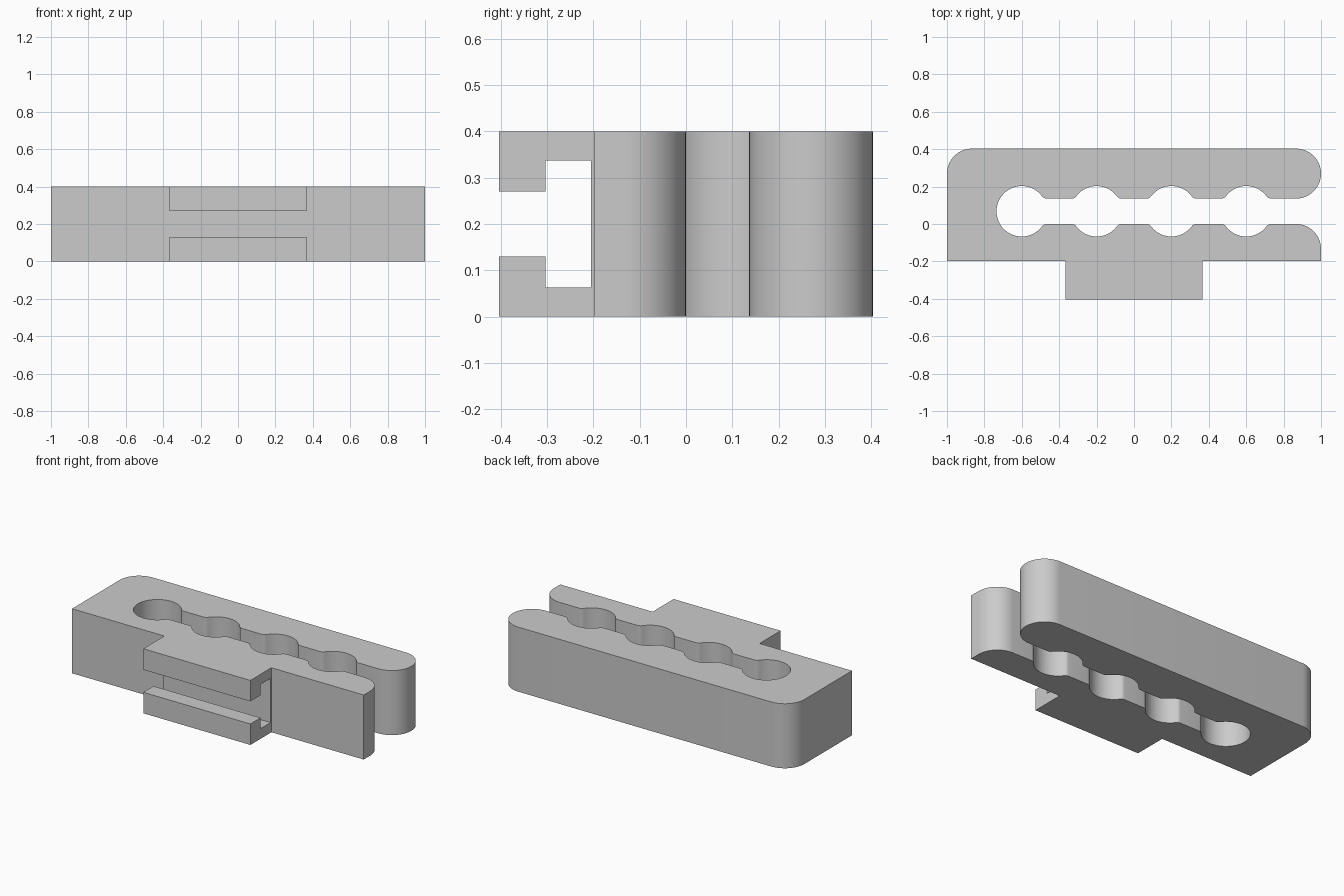
import bpy, bmesh, math
from mathutils import Vector

if "Cube" in bpy.data.objects:
    bpy.data.objects.remove(bpy.data.objects["Cube"])

HEIGHT = 0.4
SLOT = 0.136            # gap between the two arms
MID = SLOT / 2          # slot centre line
R_HOLE = 0.135          # scalloped holes
DX = 0.133              # fillet centre offset from a hole centre
R_FIL = (MID**2 + DX**2 - R_HOLE**2) / (2 * (R_HOLE - MID))
R_END = 0.1335          # rounded outer corners
BACK, FRONT = 0.403, -0.197

grey = bpy.data.materials.new("plain_grey")
grey.diffuse_color = (0.6, 0.6, 0.6, 1)
grey.use_nodes = True
grey.node_tree.nodes["Principled BSDF"].inputs["Base Color"].default_value = grey.diffuse_color


def arc(cx, cy, r, a0, a1, n):
    return [(cx + r * math.cos(math.radians(a0 + (a1 - a0) * i / n)),
             cy + r * math.sin(math.radians(a0 + (a1 - a0) * i / n))) for i in range(n + 1)]


def extrude(name, points, depth):
    """Fill a closed outline of 3D points and extrude it along depth."""
    bm = bmesh.new()
    face = bm.faces.new([bm.verts.new(p) for p in points])
    new = bmesh.ops.extrude_face_region(bm, geom=[face])["geom"]
    bmesh.ops.translate(bm, vec=Vector(depth),
                        verts=[g for g in new if isinstance(g, bmesh.types.BMVert)])
    bmesh.ops.recalc_face_normals(bm, faces=bm.faces)
    mesh = bpy.data.meshes.new(name)
    bm.to_mesh(mesh)
    bm.free()
    mesh.materials.append(grey)
    obj = bpy.data.objects.new(name, mesh)
    bpy.context.collection.objects.link(obj)
    return obj


# Lower wall of the scalloped slot, from the open end to the closed end
phi = math.degrees(math.atan2(MID + R_FIL, DX))
wall = []
for cx in (0.6, 0.2, -0.2, -0.6):
    wall += arc(cx + DX, -R_FIL, R_FIL, 90, 180 - phi, 6)
    if cx > -0.5:
        wall += arc(cx, MID, R_HOLE, -phi, phi - 180, 20)[1:-1]
        wall += arc(cx - DX, -R_FIL, R_FIL, phi, 90, 6)
    else:
        wall += arc(cx, MID, R_HOLE, -phi, -180, 26)[1:]
upper_wall = [(x, SLOT - y) for x, y in reversed(wall[:-1])]

# Two-armed clamp body
outline = [(-1, FRONT), (1, FRONT)]
outline += arc(1 - R_END, -R_END, R_END, 0, 90, 14)
outline += wall + upper_wall
outline += arc(1 - R_END, BACK - R_END, R_END, -90, 90, 28)
outline += arc(-1 + R_END, BACK - R_END, R_END, 90, 180, 14)
body = extrude("clamp_body", [(x, y, 0) for x, y in outline], (0, 0, HEIGHT))

# Front rail bracket with a T-shaped channel
half = [(-0.18, 0), (-0.403, 0), (-0.403, 0.13), (-0.303, 0.13), (-0.303, 0.063), (-0.205, 0.063)]
section = half + [(y, HEIGHT - z) for y, z in reversed(half)]
bracket = extrude("rail_bracket", [(-0.367, y, z) for y, z in section], (0.734, 0, 0))

# Fuse the bracket to the body
fuse = body.modifiers.new("fuse", "BOOLEAN")
fuse.operation = "UNION"
fuse.solver = "EXACT"
fuse.object = bracket
bpy.context.view_layer.objects.active = body
body.select_set(True)
bpy.ops.object.modifier_apply(modifier="fuse")
bpy.data.objects.remove(bracket)
bpy.ops.object.shade_smooth_by_angle(angle=math.radians(30))
